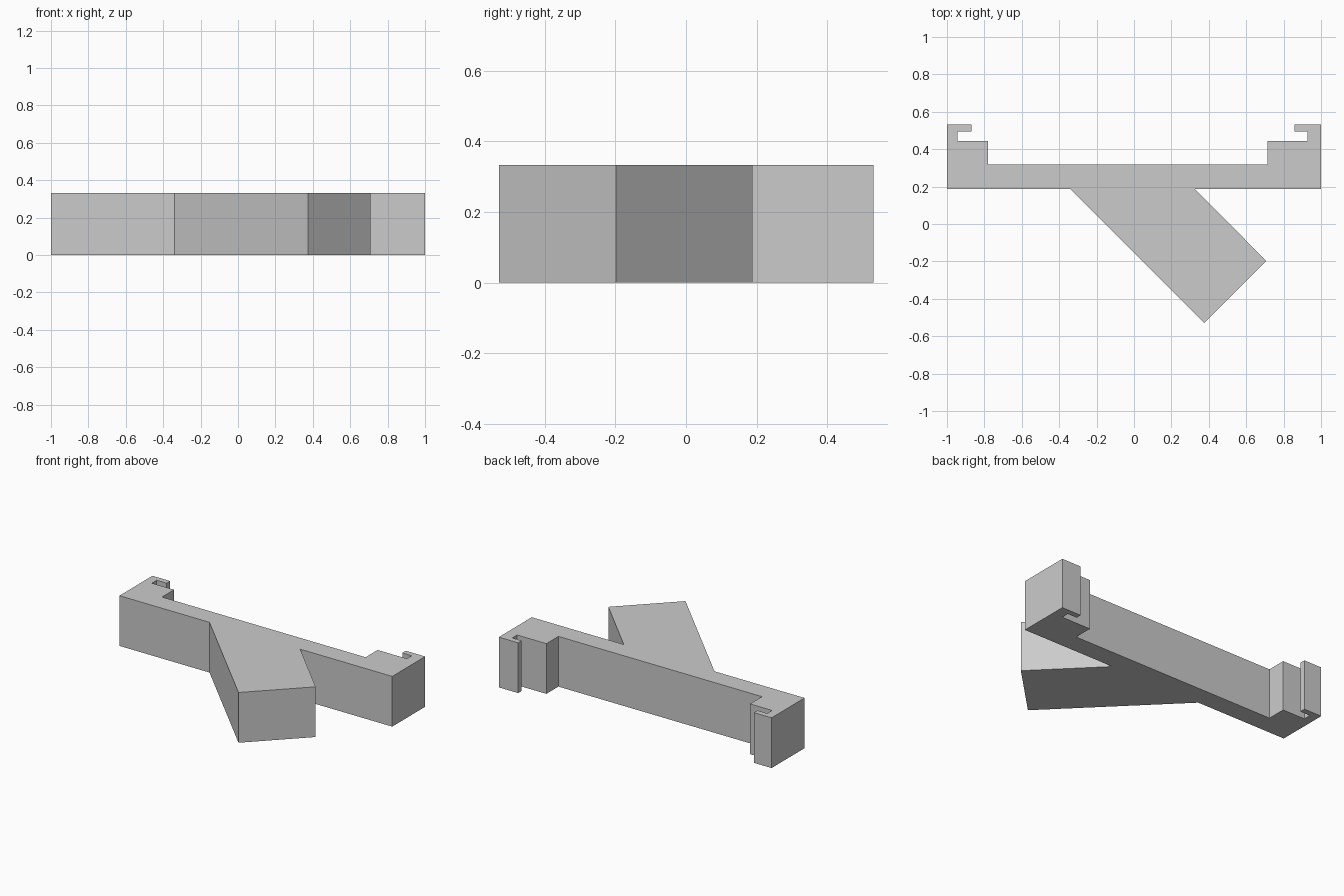
import bpy
import bmesh

cube = bpy.data.objects.get("Cube")
if cube:
    bpy.data.objects.remove(cube, do_unlink=True)

HEIGHT = 0.333
FRONT, BEAM_BACK, SHOULDER, LIP, BACK = 0.187, 0.318, 0.444, 0.495, 0.532

grey = bpy.data.materials.new("plain grey")
grey.use_nodes = True
colour = (0.6, 0.6, 0.6, 1)
grey.diffuse_color = colour
grey.node_tree.nodes["Principled BSDF"].inputs["Base Color"].default_value = colour


def hook(outer, slot, tip, block):
    """Outline of one end hook, from its outer front corner to the beam."""
    return [(outer, FRONT), (outer, BACK), (tip, BACK), (tip, LIP),
            (slot, LIP), (slot, SHOULDER), (block, SHOULDER), (block, BEAM_BACK)]


# Outline: right hook, left hook, then the slanted arm on the front
outline = hook(-1, -0.943, -0.87, -0.78)
outline += reversed(hook(1, 0.927, 0.858, 0.713))
outline += [(0.325, FRONT), (0.708, -0.198), (0.375, -0.53), (-0.34, FRONT)]

# Extrude the outline into the bracket
bm = bmesh.new()
base = bm.faces.new([bm.verts.new((x, y, 0)) for x, y in outline])
top = bmesh.ops.extrude_face_region(bm, geom=[base])["geom"]
bmesh.ops.translate(bm, vec=(0, 0, HEIGHT),
                    verts=[g for g in top if isinstance(g, bmesh.types.BMVert)])
bmesh.ops.recalc_face_normals(bm, faces=bm.faces)
mesh = bpy.data.meshes.new("hooked_bracket")
bm.to_mesh(mesh)
bm.free()
mesh.materials.append(grey)
bracket = bpy.data.objects.new("hooked_bracket", mesh)
bpy.context.collection.objects.link(bracket)
